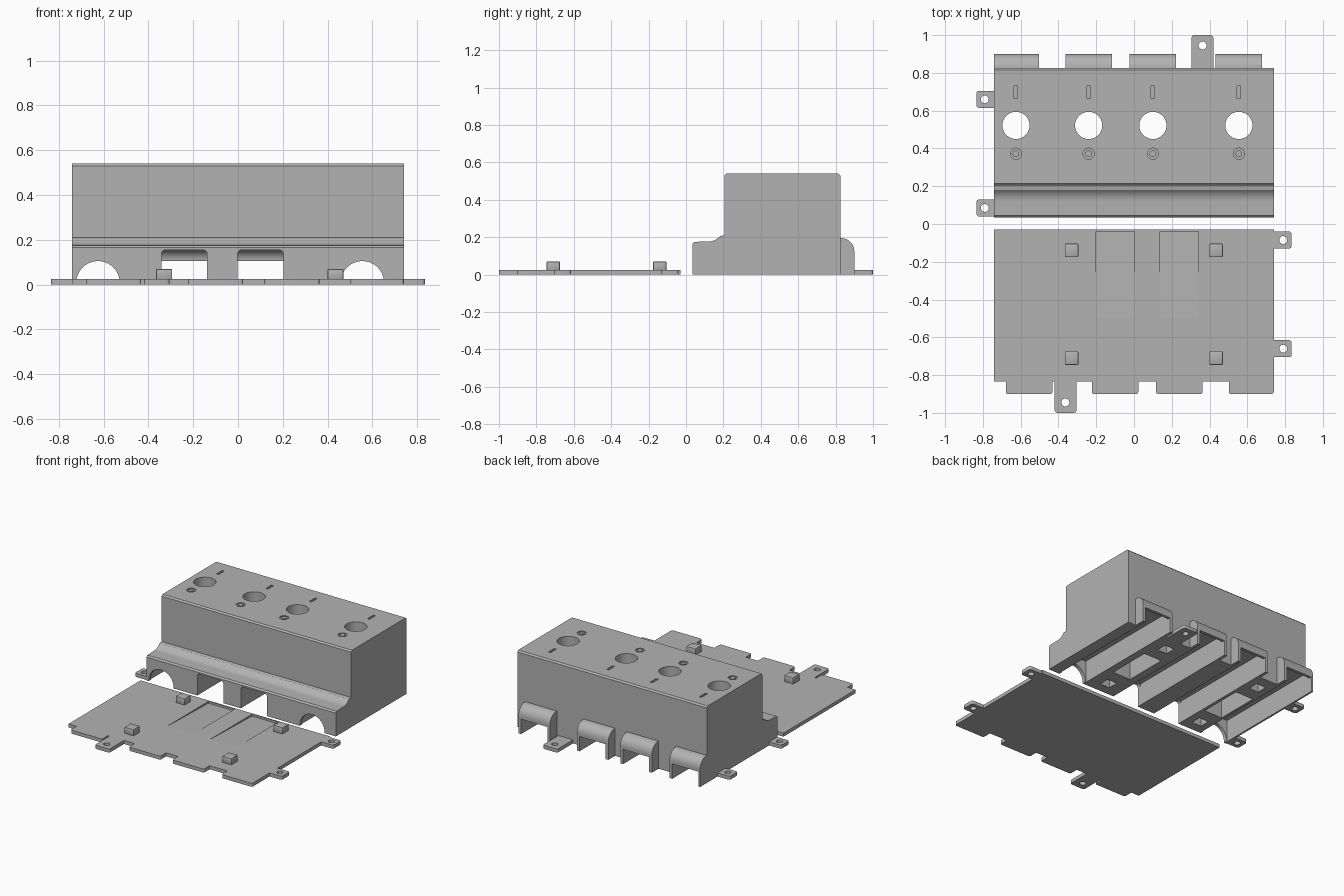
import bpy, bmesh, math
from mathutils import Vector

if "Cube" in bpy.data.objects:
    bpy.data.objects.remove(bpy.data.objects["Cube"])

grey = bpy.data.materials.new("plain grey")
grey.diffuse_color = (0.45, 0.45, 0.45, 1)
grey.use_nodes = True
grey.node_tree.nodes["Principled BSDF"].inputs["Base Color"].default_value = grey.diffuse_color


def prism(name, profile, axis, lo, hi):
    """Extrude a closed 2D profile along x (profile is y,z), y (x,z) or z (x,y)."""
    place = {"x": lambda a, b, t: (t, a, b),
             "y": lambda a, b, t: (a, t, b),
             "z": lambda a, b, t: (a, b, t)}[axis]
    bm = bmesh.new()
    face = bm.faces.new([bm.verts.new(place(a, b, lo)) for a, b in profile])
    ext = bmesh.ops.extrude_face_region(bm, geom=[face])
    verts = [v for v in ext["geom"] if isinstance(v, bmesh.types.BMVert)]
    bmesh.ops.translate(bm, verts=verts, vec=Vector(place(0, 0, hi - lo)))
    bmesh.ops.recalc_face_normals(bm, faces=bm.faces)
    mesh = bpy.data.meshes.new(name)
    bm.to_mesh(mesh)
    bm.free()
    obj = bpy.data.objects.new(name, mesh)
    bpy.context.collection.objects.link(obj)
    mesh.materials.append(grey)
    return obj


def arc(cx, cy, r, a0, a1, n):
    return [(cx + r * math.cos(math.radians(a0 + (a1 - a0) * i / n)),
             cy + r * math.sin(math.radians(a0 + (a1 - a0) * i / n))) for i in range(n + 1)]


def circle(cx, cy, r, n=32):
    return arc(cx, cy, r, 0, 360, n)[:-1]


def box(name, x0, x1, y0, y1, z0, z1):
    return prism(name, [(x0, y0), (x1, y0), (x1, y1), (x0, y1)], "z", z0, z1)


def rounded(x0, x1, y0, y1, r):
    return (arc(x1 - r, y1 - r, r, 0, 90, 4) + arc(x0 + r, y1 - r, r, 90, 180, 4)
            + arc(x0 + r, y0 + r, r, 180, 270, 4) + arc(x1 - r, y0 + r, r, 270, 360, 4))


def apply_mod(obj, kind, **settings):
    mod = obj.modifiers.new(kind, kind)
    for key, value in settings.items():
        setattr(mod, key, value)
    bpy.context.view_layer.objects.active = obj
    bpy.ops.object.modifier_apply(modifier=mod.name)


def combine(obj, other, operation):
    apply_mod(obj, "BOOLEAN", operation=operation, object=other, solver="EXACT")
    bpy.data.objects.remove(other)


def cut(obj, other):
    combine(obj, other, "DIFFERENCE")


def add(obj, other):
    combine(obj, other, "UNION")


def smooth(obj):
    bpy.ops.object.select_all(action="DESELECT")
    obj.select_set(True)
    bpy.context.view_layer.objects.active = obj
    bpy.ops.object.shade_smooth_by_angle(angle=math.radians(30))


W, T = 0.74, 0.025                       # half width, plate thickness
bays = [-0.625, -0.24, 0.10, 0.555]      # channel centres
gaps = [-0.435, 0.33]                    # pads between channels

# housing: stepped body with a concave fillet at the step
body = ([(0.035, 0), (0.035, 0.165), (0.045, 0.175), (0.12, 0.177)]
        + arc(0.12, 0.257, 0.08, -84, -40, 5)
        + [(0.205, 0.21), (0.205, 0.53), (0.215, 0.54), (0.815, 0.54), (0.825, 0.53), (0.825, 0)])
housing = prism("housing", body, "x", -W, W)

# rounded hoods on the back of each channel
hood_profile = [(0.75, 0), (0.75, 0.195), (0.83, 0.195)] + arc(0.83, 0.125, 0.07, 80, 0, 8) + [(0.9, 0)]
for i, x in enumerate(bays):
    add(housing, prism("hood", hood_profile, "x", -W if i == 0 else x - 0.123, x + 0.123))

# screw tabs of the housing
tabs = [(-0.835, -0.70, 0.615, 0.705, -0.79, 0.66),
        (-0.835, -0.70, 0.04, 0.13, -0.79, 0.085),
        (0.305, 0.42, 0.79, 1.0, 0.363, 0.945)]
for x0, x1, y0, y1, hx, hy in tabs:
    add(housing, prism("tab", rounded(x0, x1, y0, y1, 0.015), "z", 0, T))
    cut(housing, prism("tab_hole", circle(hx, hy, 0.021, 20), "z", -0.1, 0.1))

# channels: inner bay, front mouth, back mouth and top bore
channel = [(0.06, -0.05), (0.06, 0.155), (0.83, 0.155)] + arc(0.83, 0.105, 0.05, 80, 0, 6) + [(0.88, -0.05)]
for i, x in enumerate(bays):
    cut(housing, prism("bay", channel, "x", x - 0.1025, x + 0.1025))
    if i in (0, 3):
        mouth = [(x - 0.097, -0.05)] + arc(x, 0.008, 0.097, 180, 0, 20) + [(x + 0.097, -0.05)]
    else:
        mouth = ([(x - 0.1025, -0.05)] + arc(x - 0.0825, 0.135, 0.02, 180, 90, 4)
                 + arc(x + 0.0825, 0.135, 0.02, 90, 0, 4) + [(x + 0.1025, -0.05)])
    cut(housing, prism("front_mouth", mouth, "y", 0.0, 0.1))
    cut(housing, box("back_mouth", x - 0.1025, x + 0.1025, 0.86, 0.95, -0.05, 0.105))
    cut(housing, prism("bore", circle(x, 0.522, 0.072, 40), "z", 0.1, 0.6))
    # shallow ring mark and slot mark beside each bore
    ring = prism("ring", circle(x, 0.372, 0.03, 16), "z", 0.532, 0.6)
    cut(ring, prism("ring_core", circle(x, 0.372, 0.018, 16), "z", 0.5, 0.7))
    cut(housing, ring)
    cut(housing, box("slot", x - 0.009, x + 0.009, 0.665, 0.73, 0.53, 0.6))

# underside pockets and peg sockets between the channels
for x in gaps:
    cut(housing, box("pocket", x - 0.07, x + 0.07, 0.27, 0.58, -0.05, 0.14))
    for y in (0.14, 0.71):
        cut(housing, box("socket", x - 0.037, x + 0.037, y - 0.037, y + 0.037, -0.05, 0.055))
smooth(housing)

# base plate with back lips under the hoods
base = box("base_plate", -W, W, -0.835, -0.03, 0, T)
for i, x in enumerate(bays):
    x1 = W if i == 0 else -x + 0.123
    add(base, prism("lip", rounded(-x - 0.123, x1, -0.9, -0.75, 0.012), "z", 0, T))

# screw tabs of the base, turned half round from the housing
for x0, x1, y0, y1, hx, hy in tabs:
    add(base, prism("tab", rounded(-x1, -x0, -y1, -y0, 0.015), "z", 0, T))
    cut(base, prism("tab_hole", circle(-hx, -hy, 0.021, 20), "z", -0.1, 0.1))

# sloping recesses below the two square channels
ramp = [(-0.5, T - 0.001), (-0.04, T - 0.014), (-0.04, 0.1), (-0.5, 0.1)]
for x in bays[1:3]:
    cut(base, prism("ramp", ramp, "x", -x - 0.1025, -x + 0.1025))
smooth(base)

# locating pegs
for side, x in zip(("right", "left"), gaps):
    for end, y in (("front", -0.71), ("back", -0.14)):
        peg = box(f"peg_{end}_{side}", -x - 0.036, -x + 0.036, y - 0.036, y + 0.036, T - 0.005, 0.07)
        apply_mod(peg, "BEVEL", width=0.006, segments=2)
        smooth(peg)
